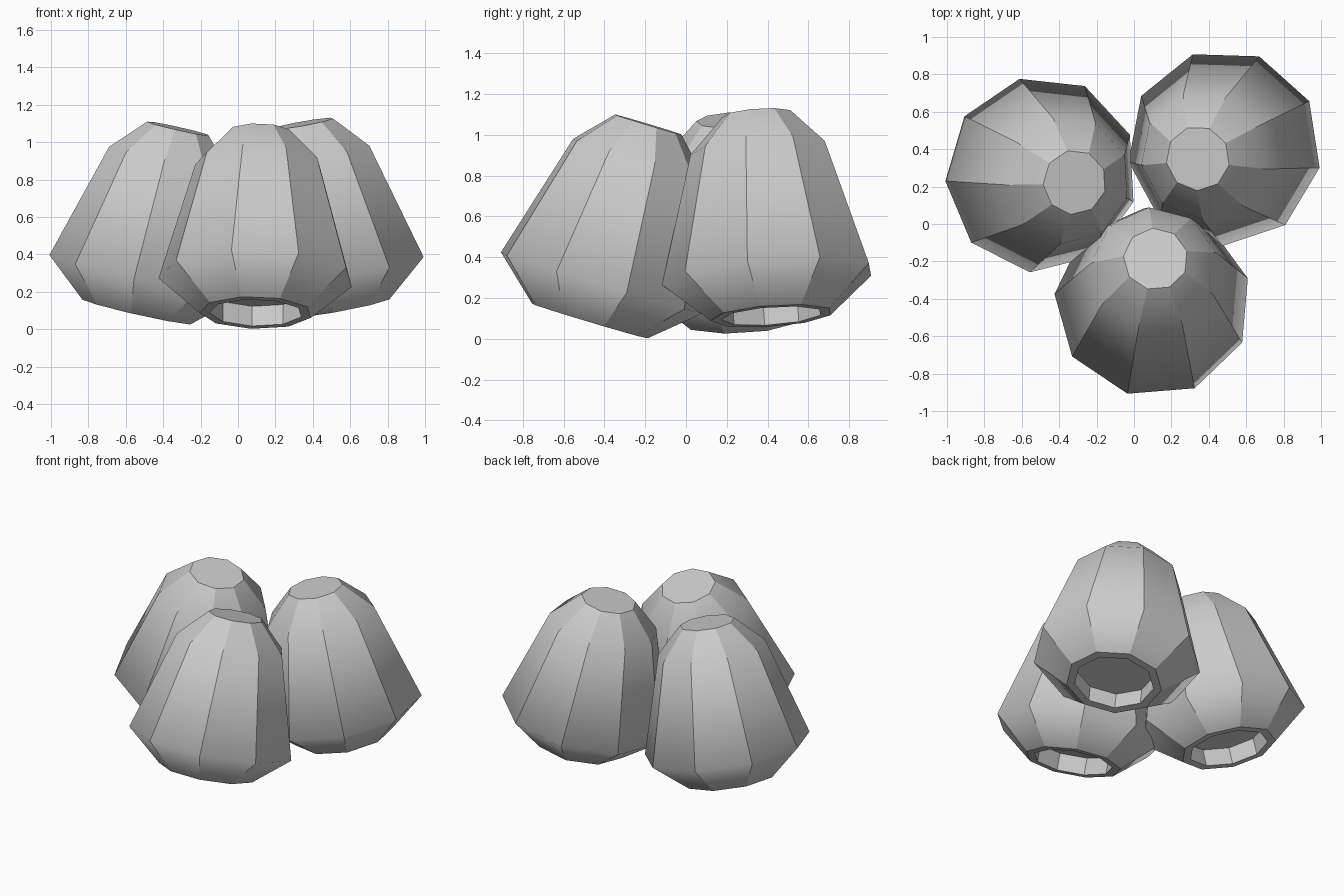
import bpy, bmesh
from math import cos, sin, radians, tau
from mathutils import Vector, Matrix

if "Cube" in bpy.data.objects:
    bpy.data.objects.remove(bpy.data.objects["Cube"])

SIDES = 9
# (radius, height along axis) from the inner floor, over the rim, up to the cap
PROFILE = [(0.25, -0.085), (0.25, -0.195), (0.302, -0.195),
           (0.527, 0.0), (0.342, 0.635), (0.173, 0.81)]
SHARP_RINGS = {0, 1, 2, 5}


def pod(name, centre, lean, phase):
    """Hollow-footed nine-sided bell whose axis points along lean."""
    bm = bmesh.new()
    rings = []
    for r, h in PROFILE:
        rings.append([bm.verts.new((r * cos(radians(phase) + tau * i / SIDES),
                                    r * sin(radians(phase) + tau * i / SIDES), h))
                      for i in range(SIDES)])
    # side bands
    for a, b in zip(rings, rings[1:]):
        for i in range(SIDES):
            j = (i + 1) % SIDES
            bm.faces.new((a[i], a[j], b[j], b[i]))
    # recessed floor and top cap
    bm.faces.new(rings[0])
    bm.faces.new(rings[-1])
    bmesh.ops.recalc_face_normals(bm, faces=bm.faces)
    # facets stay crisp around the axis and blend along it
    for f in bm.faces:
        f.smooth = True
    for e in bm.edges:
        e.smooth = False
    for k, ring in enumerate(rings):
        if k not in SHARP_RINGS:
            for i in range(SIDES):
                bm.edges.get((ring[i], ring[(i + 1) % SIDES])).smooth = True
    # lean and place
    axis = Vector(lean).normalized()
    rot = Vector((0, 0, 1)).rotation_difference(axis).to_matrix().to_4x4()
    mesh = bpy.data.meshes.new(name)
    bm.to_mesh(mesh)
    bm.free()
    obj = bpy.data.objects.new(name, mesh)
    obj.matrix_world = Matrix.Translation(centre) @ rot
    bpy.context.collection.objects.link(obj)


# three pods leaning together
pod("front_pod", (0.10, -0.42, 0.275), (0.02, 0.30, 1), 15)
pod("left_pod", (-0.495, 0.265, 0.283), (0.225, -0.053, 1), 23.5)
pod("back_right_pod", (0.483, 0.408, 0.303), (-0.178, -0.072, 1), 28.6)
